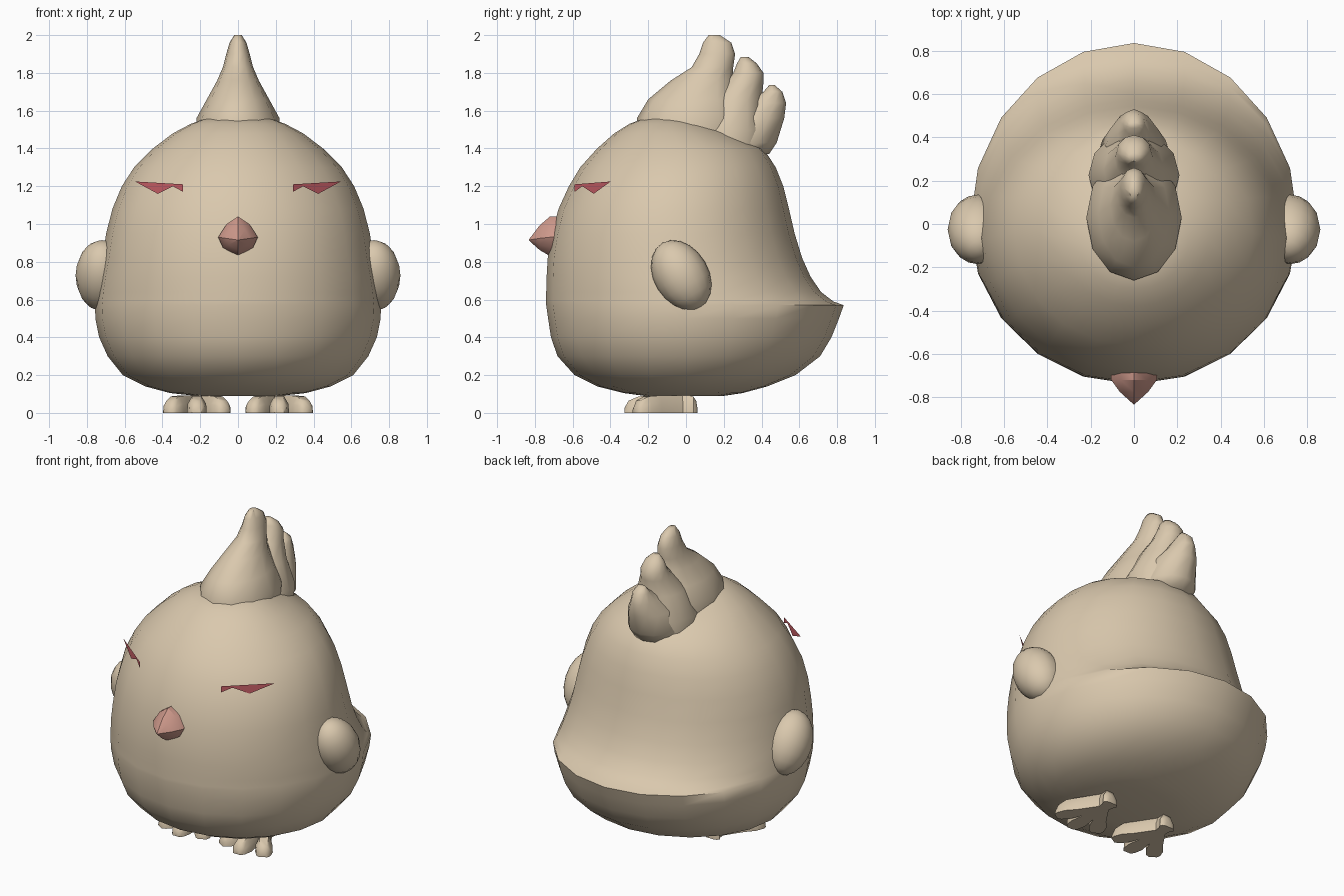
import bpy, bmesh, math
from mathutils import Vector, Matrix

if "Cube" in bpy.data.objects:
    bpy.data.objects.remove(bpy.data.objects["Cube"], do_unlink=True)


def material(name, rgb):
    m = bpy.data.materials.new(name)
    m.use_nodes = True
    m.diffuse_color = (*rgb, 1)
    m.node_tree.nodes["Principled BSDF"].inputs["Base Color"].default_value = (*rgb, 1)
    return m


TAN = material("tan feathers", (0.70, 0.58, 0.42))
PINK = material("pink beak", (0.62, 0.32, 0.26))
RED = material("red eyes", (0.60, 0.12, 0.14))


def finish(name, bm, mat, angle=40):
    bmesh.ops.recalc_face_normals(bm, faces=bm.faces)
    mesh = bpy.data.meshes.new(name)
    bm.to_mesh(mesh)
    bm.free()
    mesh.materials.append(mat)
    ob = bpy.data.objects.new(name, mesh)
    bpy.context.collection.objects.link(ob)
    bpy.ops.object.select_all(action='DESELECT')
    ob.select_set(True)
    bpy.context.view_layer.objects.active = ob
    bpy.ops.object.shade_smooth_by_angle(angle=math.radians(angle))
    return ob


def loft(bm, rings):
    """Skin a list of closed rings and cap both ends."""
    loops = [[bm.verts.new(p) for p in ring] for ring in rings]
    n = len(loops[0])
    for a, b in zip(loops, loops[1:]):
        for i in range(n):
            j = (i + 1) % n
            bm.faces.new((a[i], a[j], b[j], b[i]))
    bm.faces.new(loops[0])
    bm.faces.new(loops[-1])


def ring(z, front, back, half, mid, n):
    """Horizontal ring made of a front and a back half ellipse."""
    pts = []
    for i in range(n):
        a = math.tau * i / n
        c = math.cos(a)
        depth = mid - front if c > 0 else back - mid
        pts.append((half * math.sin(a), mid - depth * c, z))
    return pts


# Body: height, front, back, half width
body = [(.09, -.22, .2, .22), (.105, -.33, .3, .36), (.14, -.47, .43, .49),
        (.2, -.59, .58, .61), (.3, -.68, .71, .69), (.4, -.715, .77, .735),
        (.5, -.73, .81, .755), (.57, -.74, .835, .757), (.59, -.74, .78, .755),
        (.64, -.74, .715, .75), (.72, -.738, .66, .737), (.82, -.732, .615, .718),
        (.95, -.71, .575, .698), (1.08, -.675, .545, .665), (1.2, -.62, .515, .615),
        (1.3, -.56, .475, .55), (1.4, -.47, .41, .45), (1.48, -.38, .25, .345),
        (1.53, -.3, .13, .25), (1.56, -.22, .04, .17)]
bm = bmesh.new()
loft(bm, [ring(z, f, b, w, min(0, (f + b) / 2), 20) for z, f, b, w in body])
finish("body", bm, TAN, 60)

# Crest: three overlapping tapered plumes
plumes = {
    "front": [(1.45, -.26, .3, .22), (1.56, -.26, .32, .22), (1.66, -.2, .29, .165),
              (1.76, -.08, .25, .11), (1.83, .03, .25, .08), (1.9, .07, .26, .062),
              (1.96, .09, .24, .045), (2, .12, .18, .02)],
    "middle": [(1.37, 0, .42, .2), (1.5, .02, .43, .21), (1.65, .1, .4, .14),
               (1.75, .2, .41, .09), (1.8, .25, .41, .08), (1.85, .27, .375, .06),
               (1.885, .29, .33, .025)],
    "rear": [(1.37, .1, .44, .14), (1.43, .1, .48, .17), (1.56, .18, .52, .13),
             (1.64, .3, .53, .075), (1.7, .41, .51, .05), (1.735, .44, .47, .025)],
}
for name, rows in plumes.items():
    bm = bmesh.new()
    loft(bm, [ring(z, f, b, w, (f + b) / 2, 12) for z, f, b, w in rows])
    finish(f"{name}_crest_plume", bm, TAN, 60)

# Beak: rounded diamond section narrowing to a point
bm = bmesh.new()
section = [(0, .125), (.06, .085), (.105, .015), (.08, -.04), (0, -.085),
           (-.08, -.04), (-.105, .015), (-.06, .085)]
loft(bm, [[(x * s, y, .915 + z * s) for x, z in section]
          for y, s in ((-.66, 1), (-.72, 1), (-.775, .62), (-.832, .02))])
finish("beak", bm, PINK, 35)

for side, name in ((1, "left"), (-1, "right")):
    # Wing: tilted ellipsoid
    bm = bmesh.new()
    bmesh.ops.create_uvsphere(bm, u_segments=16, v_segments=10, radius=1)
    bm.transform(Matrix.Translation((side * .72, -.025, .727))
                 @ Matrix.Rotation(math.radians(30), 4, 'X')
                 @ Matrix.Diagonal((.14, .145, .2, 1)))
    finish(f"{name}_wing", bm, TAN, 60)

    # Eye: thin angular plate standing just off the face
    bm = bmesh.new()
    shape = [(.545, 1.225), (.29, 1.21), (.29, 1.17), (.345, 1.2), (.425, 1.16)]
    bm.faces.new([bm.verts.new((side * x, -.59 + (x - .29) * .75, z)) for x, z in shape])
    finish(f"{name}_eye", bm, RED)

    # Foot: three forward toes and a short heel toe, domed with flat soles
    bm = bmesh.new()
    for angle, length in ((-32, .29), (0, .3), (32, .29), (180, .085)):
        a = math.radians(angle)
        along = Vector((math.sin(a), -math.cos(a), 0))
        across = Vector((math.cos(a), math.sin(a), 0))
        root = Vector((side * .218, -.025, 0))
        rings = []
        for t, w, h in ((0, .035, .1), (.5, .04, .1), (.75, .052, .095),
                        (.93, .042, .07), (1, .025, .03)):
            rings.append([root + along * (t * length) + across * (w * u)
                          + Vector((0, 0, h * v))
                          for u, v in ((-1, 0), (-.95, .5), (-.5, .92), (.5, .92),
                                       (.95, .5), (1, 0))])
        loft(bm, rings)
    finish(f"{name}_foot", bm, TAN, 50)
